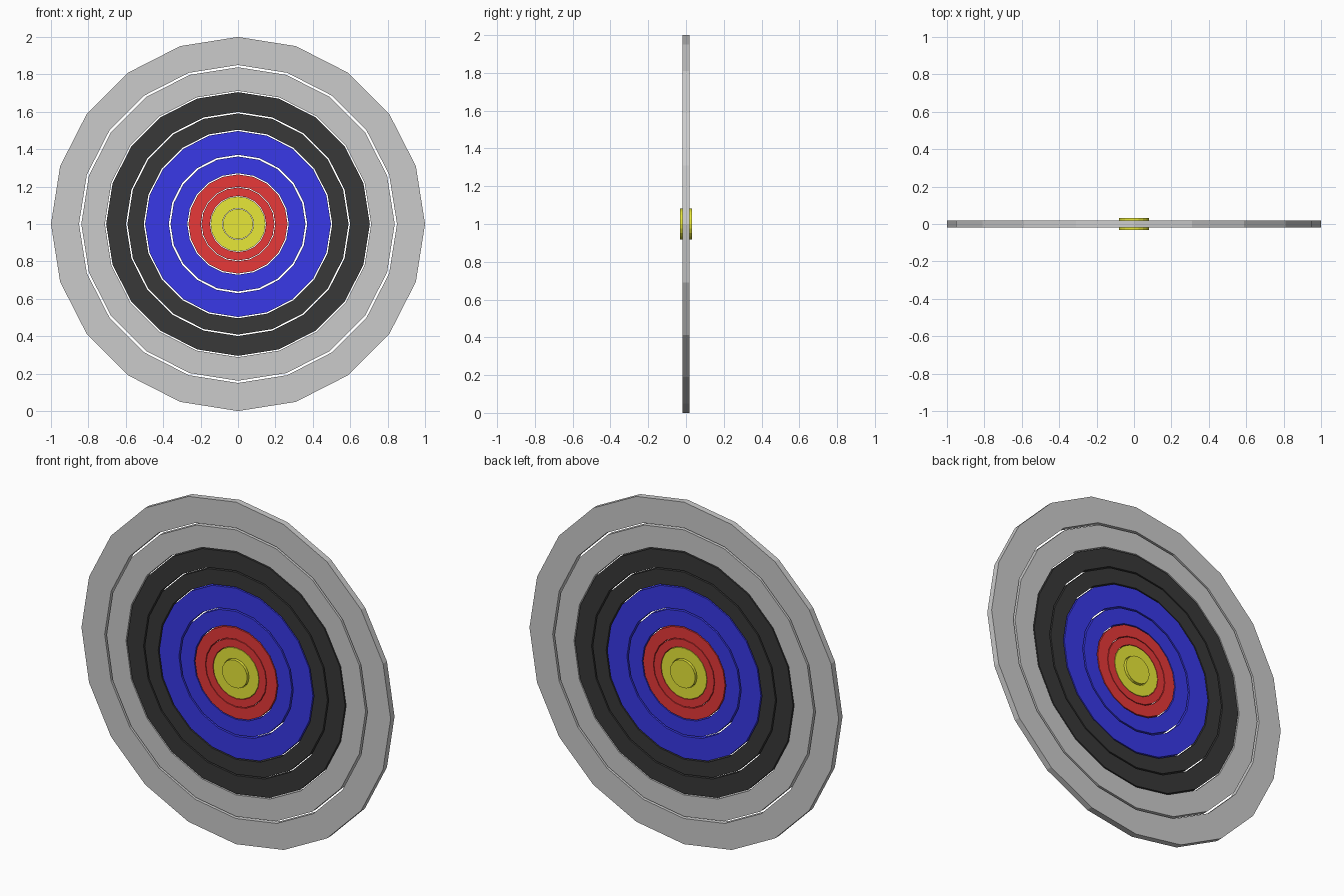
import bpy, bmesh, math

if "Cube" in bpy.data.objects:
    bpy.data.objects.remove(bpy.data.objects["Cube"])

SIDES = 20


def material(name, rgb):
    m = bpy.data.materials.new(name)
    m.diffuse_color = (*rgb, 1)
    m.use_nodes = True
    m.node_tree.nodes["Principled BSDF"].inputs["Base Color"].default_value = m.diffuse_color
    return m


black = material("black", (0.04, 0.04, 0.04))
blue = material("blue", (0.04, 0.04, 0.8))
red = material("red", (0.8, 0.04, 0.04))
yellow = material("yellow", (0.8, 0.8, 0.04))


def ring(name, outer, inner, half, mat):
    """Upright 20-sided ring, or a solid disc when inner is 0."""
    bm = bmesh.new()

    def loop(r, y):
        return [bm.verts.new((r * math.cos(2 * math.pi * i / SIDES), y,
                              1 + r * math.sin(2 * math.pi * i / SIDES)))
                for i in range(SIDES)]

    if inner:
        loops = [loop(outer, -half), loop(outer, half), loop(inner, half), loop(inner, -half)]
        pairs = list(zip(loops, loops[1:] + loops[:1]))
    else:
        loops = [loop(outer, -half), loop(outer, half)]
        pairs = [tuple(loops)]
        for l in loops:
            bm.faces.new(l)
    for a, b in pairs:
        for i in range(SIDES):
            j = (i + 1) % SIDES
            bm.faces.new((a[i], a[j], b[j], b[i]))
    bmesh.ops.recalc_face_normals(bm, faces=bm.faces[:])
    me = bpy.data.meshes.new(name)
    bm.to_mesh(me)
    bm.free()
    if mat:
        me.materials.append(mat)
    bpy.context.collection.objects.link(bpy.data.objects.new(name, me))


# Concentric scoring rings with narrow gaps, outside to inside
T = 0.018
for spec in [
    ("outer_grey_ring", 1.0, 0.85, T, None),
    ("inner_grey_ring", 0.838, 0.712, T, None),
    ("outer_black_ring", 0.705, 0.599, T, black),
    ("inner_black_ring", 0.591, 0.504, T, black),
    ("outer_blue_ring", 0.497, 0.37, T, blue),
    ("inner_blue_ring", 0.361, 0.271, T, blue),
    ("outer_red_ring", 0.265, 0.199, T, red),
    ("inner_red_ring", 0.195, 0.15, T, red),
    ("yellow_ring", 0.147, 0.084, T, yellow),
    # Raised centre disc
    ("bullseye", 0.081, 0, 0.031, yellow),
]:
    ring(*spec)
